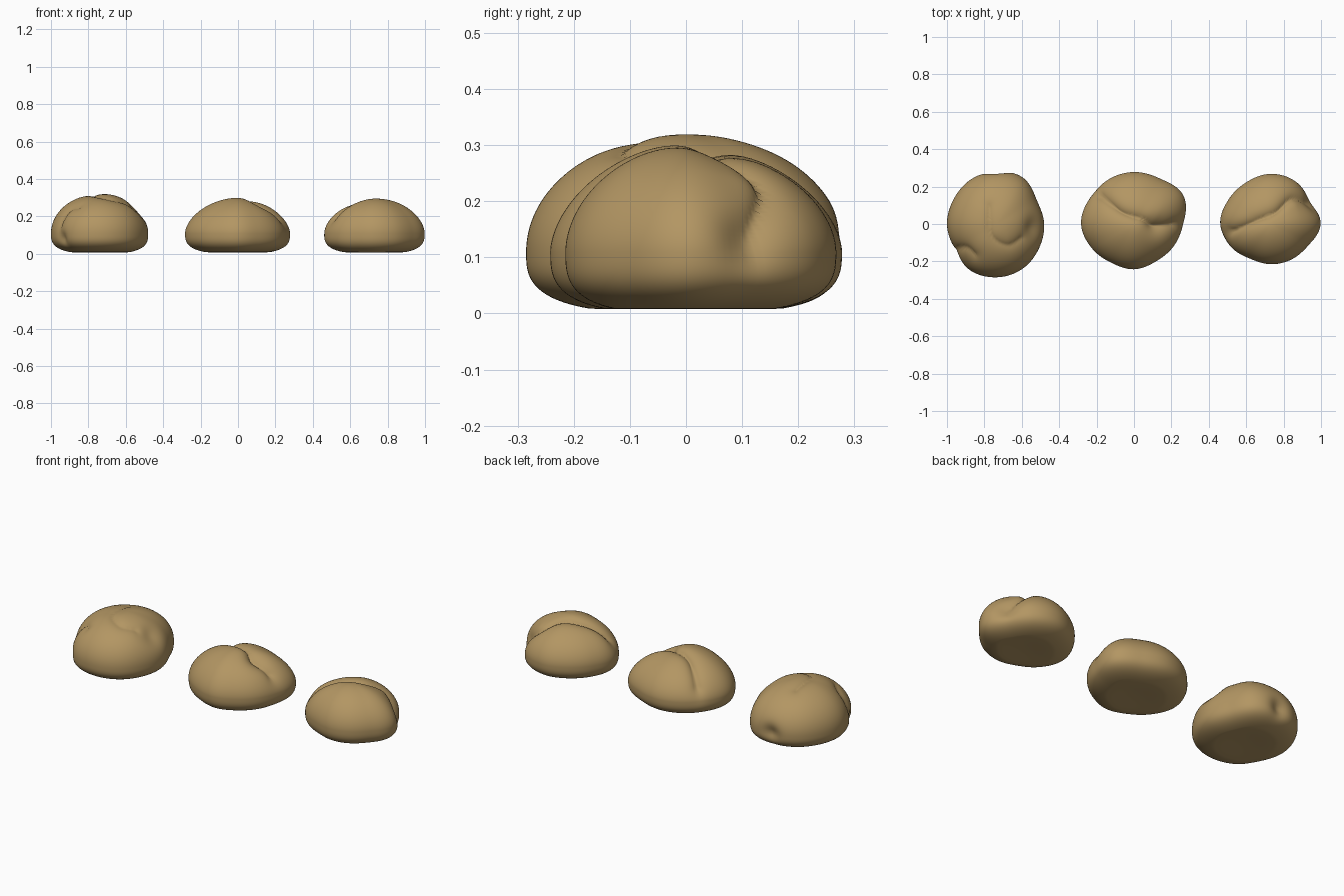
import bpy
import bmesh
import math
from mathutils import Vector

if "Cube" in bpy.data.objects:
    bpy.data.objects.remove(bpy.data.objects["Cube"], do_unlink=True)

# Baked crust colour
crust = bpy.data.materials.new("golden_crust")
crust.use_nodes = True
colour = (0.45, 0.305, 0.125, 1)
crust.diffuse_color = colour
shader = next(n for n in crust.node_tree.nodes if n.type == "BSDF_PRINCIPLED")
shader.inputs["Base Color"].default_value = colour
shader.inputs["Roughness"].default_value = 0.8

BELLY = 0.11  # height of the widest ring


def outline_radius(radii, angle):
    """Smooth closed interpolation of evenly spaced outline radii."""
    count = len(radii)
    place = (angle / math.tau) % 1 * count
    i = int(place)
    t = place - i
    a, b, c, d = (radii[(i + k) % count] for k in (-1, 0, 1, 2))
    return b + t / 2 * (c - a + t * (2 * a - 5 * b + 4 * c - d + t * (3 * (b - c) + d - a)))


def smooth_path(points, steps=8):
    """Round off a crease path with a Catmull-Rom curve."""
    pts = [Vector(p) for p in points]
    pts = [pts[0]] + pts + [pts[-1]]
    path = []
    for a, b, c, d in zip(pts, pts[1:], pts[2:], pts[3:]):
        for s in range(steps):
            t = s / steps
            path.append(b + t / 2 * (c - a + t * (2 * a - 5 * b + 4 * c - d
                                                  + t * (3 * (b - c) + d - a))))
    return path + [pts[-1]]


def path_distance(p, path):
    best = math.inf
    for a, b in zip(path, path[1:]):
        ab = b - a
        t = max(0, min(1, (p - a).dot(ab) / max(ab.length_squared, 1e-9)))
        best = min(best, (p - a - t * ab).length)
    return best


def smoothstep(low, high, value):
    t = max(0, min(1, (value - low) / (high - low)))
    return t * t * (3 - 2 * t)


def make_bun(name, centre, height, dome, radii, creases, dents):
    bm = bmesh.new()
    bmesh.ops.create_uvsphere(bm, u_segments=112, v_segments=64, radius=1)
    paths = [(smooth_path(points), depth, width) for points, depth, width in creases]
    core = Vector((0, 0, BELLY))
    for v in bm.verts:
        flat, up = min(1, math.hypot(v.co.x, v.co.y)), v.co.z
        angle = math.atan2(v.co.y, v.co.x)
        # Rounded dome above the belly, squarish flat foot below
        power = 2 / (dome if up > 0 else 3)
        reach = flat ** power
        rise = min(1, abs(up)) ** power
        if up > 0:
            z = BELLY + (height - BELLY) * rise
        else:
            z = BELLY * (1 - rise) + 0.012 * max(0, 1 - (reach / 0.6) ** 2)
        r = outline_radius(radii, angle) * reach
        p = Vector((r * math.cos(angle), r * math.sin(angle), z))
        inward = (core - p).normalized()
        push = 0
        # Folds across the top
        for path, depth, width in paths:
            gap = path_distance(p.xy, path)
            push += depth * math.exp(-gap / width) * smoothstep(0.05, 0.19, z)
        # Soft finger dents
        for spot, depth, width in dents:
            gap = (p - Vector(spot)).length
            push += depth * math.exp(-(gap / width) ** 2)
        v.co = p + inward * push
        v.co.z = max(0, v.co.z)
    mesh = bpy.data.meshes.new(name)
    bm.to_mesh(mesh)
    bm.free()
    mesh.materials.append(crust)
    bun = bpy.data.objects.new(name, mesh)
    bun.location = centre
    bpy.context.collection.objects.link(bun)
    mesh.shade_smooth()
    return bun


# Tall bun with a pinched side and several dents
make_bun(
    "right_bun", (-0.735, 0, 0), 0.322, 2.0,
    [.255, .25, .285, .283, .275, .265, .265, .262, .285, .285, .277, .262],
    creases=[([(-.04, .1), (-.03, -.06), (.06, -.12), (.14, -.08)], 0.016, 0.03),
             ([(-.24, -.14), (-.17, -.13), (-.12, -.17)], 0.018, 0.025)],
    dents=[((.18, -.02, .22), 0.028, 0.06), ((0, .28, .1), 0.03, 0.05),
           ((-.2, -.17, .08), 0.02, 0.035)])

# Middle bun with a winding fold
make_bun(
    "middle_bun", (0, 0, 0), 0.305, 1.75,
    [.265, .305, .28, .278, .275, .275, .283, .26, .24, .242, .232, .243],
    creases=[([(-.19, .16), (-.07, .07), (.05, .03), (.12, -.01), (.22, 0)], 0.035, 0.03)],
    dents=[((.12, -.01, .26), 0.015, 0.06)])

# Small bun with a deep fold running down its side
make_bun(
    "left_bun", (0.73, 0, 0), 0.3, 1.85,
    [.268, .25, .265, .268, .258, .26, .27, .245, .215, .215, .22, .232],
    creases=[([(-.22, -.04), (-.09, .02), (.03, .07), (.13, .15), (.25, .11)], 0.035, 0.03)],
    dents=[((.24, .12, .13), 0.015, 0.05)])
